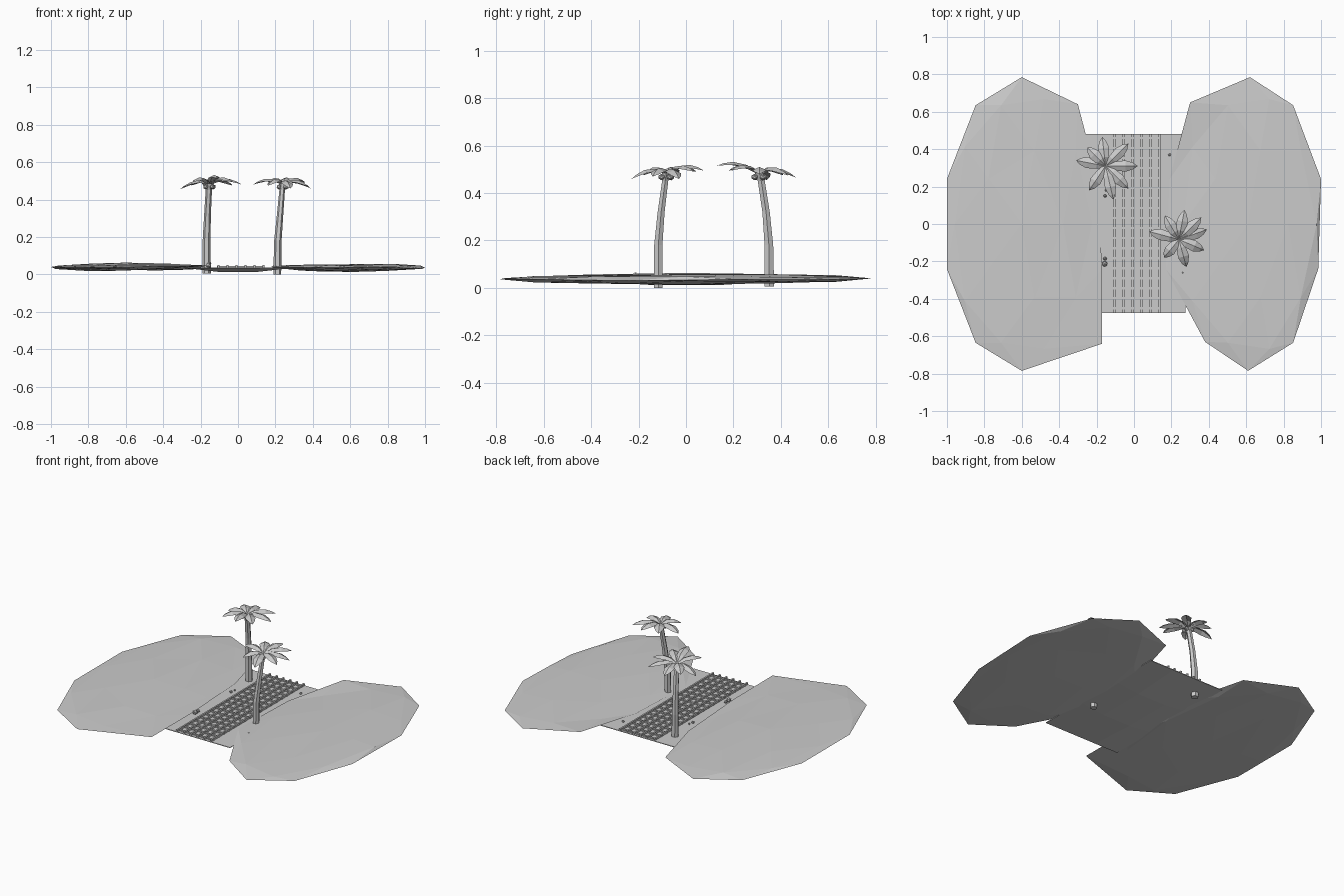
import bpy, bmesh, math
from mathutils import Vector

if "Cube" in bpy.data.objects:
    bpy.data.objects.remove(bpy.data.objects["Cube"])


def finish(bm, name, recalc=True):
    if recalc:
        bmesh.ops.recalc_face_normals(bm, faces=bm.faces[:])
    me = bpy.data.meshes.new(name)
    bm.to_mesh(me)
    bm.free()
    ob = bpy.data.objects.new(name, me)
    bpy.context.collection.objects.link(ob)
    return ob


def box(bm, lo, hi):
    v = bmesh.ops.create_cube(bm, size=1)['verts']
    for p in v:
        p.co = Vector([(lo[i] + hi[i]) / 2 + p.co[i] * (hi[i] - lo[i]) for i in range(3)])


# Dunes: squashed icospheres with the inner rim vertices pulled about
def dune(name, centre, radii, moves):
    bm = bmesh.new()
    bmesh.ops.create_icosphere(bm, subdivisions=2, radius=1)
    for v in bm.verts:
        v.co = Vector([centre[i] + v.co[i] * radii[i] for i in range(3)])
    rim = [v for v in bm.verts if abs(v.co.z - centre[2]) < 1e-4]
    start = {v: v.co.copy() for v in rim}
    for near, to in moves:
        v = min(rim, key=lambda q: (start[q].xy - Vector(near)).length)
        v.co = Vector(to)
    for v in bm.verts:          # gentle unevenness
        if v not in start:
            v.co.z += 0.004 * math.sin(9 * v.co.x + 4 * v.co.y)
    return finish(bm, name)


dune("left_dune", (-0.6, 0, 0.04), (0.42, 0.785, 0.02), [
    ((-0.35, 0.635), (-0.30, 0.64, 0.043)),
    ((-0.2, 0.24), (-0.20, 0.26, 0.042)),
    ((-0.2, -0.24), (-0.17, -0.24, 0.046)),
    ((-0.35, -0.635), (-0.17, -0.64, 0.048))])
dune("right_dune", (0.61, 0, 0.036), (0.41, 0.785, 0.02), [
    ((0.37, 0.635), (0.30, 0.65, 0.05)),
    ((0.22, 0.24), (0.19, 0.24, 0.042)),
    ((0.22, -0.24), (0.17, -0.24, 0.04)),
    ((0.37, -0.635), (0.38, -0.63, 0.038)),
    ((0.61, 0.785), (0.62, 0.785, 0.04)),
    ((1.0, 0.24), (1.0, 0.24, 0.036)),
    ((1.0, -0.24), (0.985, -0.24, 0.03))])

# Sandy strip between the dunes, thin at its ends and sagging underneath
bm = bmesh.new()
xs, ys = (-0.27, -0.1, 0.1, 0.275), (-0.475, -0.16, 0.16, 0.48)
for low in (False, True):
    g = [[bm.verts.new((x, y, 0.037 if not low else
          (0.013 if i in (1, 2) and j in (1, 2) else 0.033)))
          for j, y in enumerate(ys)] for i, x in enumerate(xs)]
    for i in range(3):
        for j in range(3):
            bm.faces.new((g[i][j], g[i + 1][j], g[i + 1][j + 1], g[i][j + 1]))
    loop = [g[i][0] for i in range(4)] + [g[3][j] for j in (1, 2, 3)] \
        + [g[i][3] for i in (2, 1, 0)] + [g[0][j] for j in (2, 1)]
    if low:
        for k in range(12):
            bm.faces.new((first[k], first[(k + 1) % 12], loop[(k + 1) % 12], loop[k]))
    first = loop
finish(bm, "sand_strip")

# Track lattice: six rails over evenly spaced ties
bm = bmesh.new()
for x in (-0.105, -0.056, -0.008, 0.04, 0.088, 0.136):
    box(bm, (x - 0.005, -0.475, 0.036), (x + 0.005, 0.48, 0.05))
finish(bm, "rails")
bm = bmesh.new()
for i in range(18):
    y = -0.45 + i * 0.0535
    box(bm, (-0.112, y - 0.006, 0.034), (0.143, y + 0.006, 0.044))
finish(bm, "ties")


# Palms: six-sided bent trunk, folded drooping fronds, nuts under the crown
def palm(name, path, tips):
    bm = bmesh.new()
    rings = []
    for x, y, z, r in path:
        rings.append([bm.verts.new((x + r * math.cos(a), y + r * math.sin(a), z))
                      for a in [k * math.pi / 3 for k in range(6)]])
    for a, b in zip(rings, rings[1:]):
        for k in range(6):
            bm.faces.new((a[k], a[(k + 1) % 6], b[(k + 1) % 6], b[k]))
    bm.faces.new(rings[0][::-1])
    bm.faces.new(rings[-1])
    finish(bm, name + "_trunk")

    top = Vector(path[-1][:3])
    bm = bmesh.new()
    for tx, ty, tz in tips:
        d = Vector((tx, ty, 0)) - Vector((top.x, top.y, 0))
        side = Vector((-d.y, d.x, 0)).normalized()
        rows = []
        for t, w in ((0.0, 0.01), (0.3, 0.024), (0.62, 0.03), (0.85, 0.018)):
            z = 0.485 + (tz - 0.485) * t + 0.12 * t * (1 - t)
            c = Vector((top.x, top.y, z)) + d * t
            drop = Vector((0, 0, 0.45 * w))
            rows.append([bm.verts.new(p) for p in
                         (c - side * w - drop, c, c + side * w - drop)])
        tip = bm.verts.new((tx, ty, tz))
        for a, b in zip(rows, rows[1:]):
            bm.faces.new((a[1], a[0], b[0], b[1]))
            bm.faces.new((a[2], a[1], b[1], b[2]))
        bm.faces.new((rows[-1][1], rows[-1][0], tip))
        bm.faces.new((rows[-1][2], rows[-1][1], tip))
    finish(bm, name + "_fronds", False)

    bm = bmesh.new()
    for k in range(4):
        a = k * math.pi / 2 + 0.6
        v = bmesh.ops.create_icosphere(bm, subdivisions=1, radius=0.014)['verts']
        bmesh.ops.translate(bm, verts=v, vec=(
            top.x + 0.025 * math.cos(a), top.y + 0.025 * math.sin(a), 0.468))
    finish(bm, name + "_nuts")


palm("front_palm",
     [(0.21, -0.117, 0, 0.021), (0.213, -0.117, 0.18, 0.02), (0.225, -0.105, 0.32, 0.017),
      (0.236, -0.088, 0.45, 0.015), (0.24, -0.083, 0.485, 0.022)],
     [(0.165, 0.045, 0.49), (0.27, 0.075, 0.495), (0.36, 0.035, 0.49), (0.39, -0.03, 0.46),
      (0.375, -0.14, 0.47), (0.28, -0.23, 0.46), (0.16, -0.18, 0.475), (0.08, -0.04, 0.48)])
palm("back_palm",
     [(-0.168, 0.352, 0.005, 0.023), (-0.168, 0.35, 0.18, 0.021), (-0.163, 0.338, 0.32, 0.018),
      (-0.156, 0.318, 0.45, 0.017), (-0.152, 0.31, 0.485, 0.023)],
     [(-0.17, 0.465, 0.465), (-0.03, 0.43, 0.475), (0.02, 0.31, 0.48), (-0.03, 0.19, 0.495),
      (-0.11, 0.13, 0.515), (-0.24, 0.18, 0.495), (-0.31, 0.34, 0.455), (-0.25, 0.41, 0.475)])

# Small stones beside the track
bm = bmesh.new()
for x, y, z, r in ((-0.155, -0.185, 0.048, 0.011), (-0.157, -0.213, 0.05, 0.016),
                   (-0.155, 0.15, 0.043, 0.009), (-0.15, 0.18, 0.043, 0.006),
                   (0.19, 0.37, 0.04, 0.008), (0.26, -0.26, 0.042, 0.007)):
    v = bmesh.ops.create_icosphere(bm, subdivisions=1, radius=r)['verts']
    bmesh.ops.translate(bm, verts=v, vec=(x, y, z))
finish(bm, "stones")
